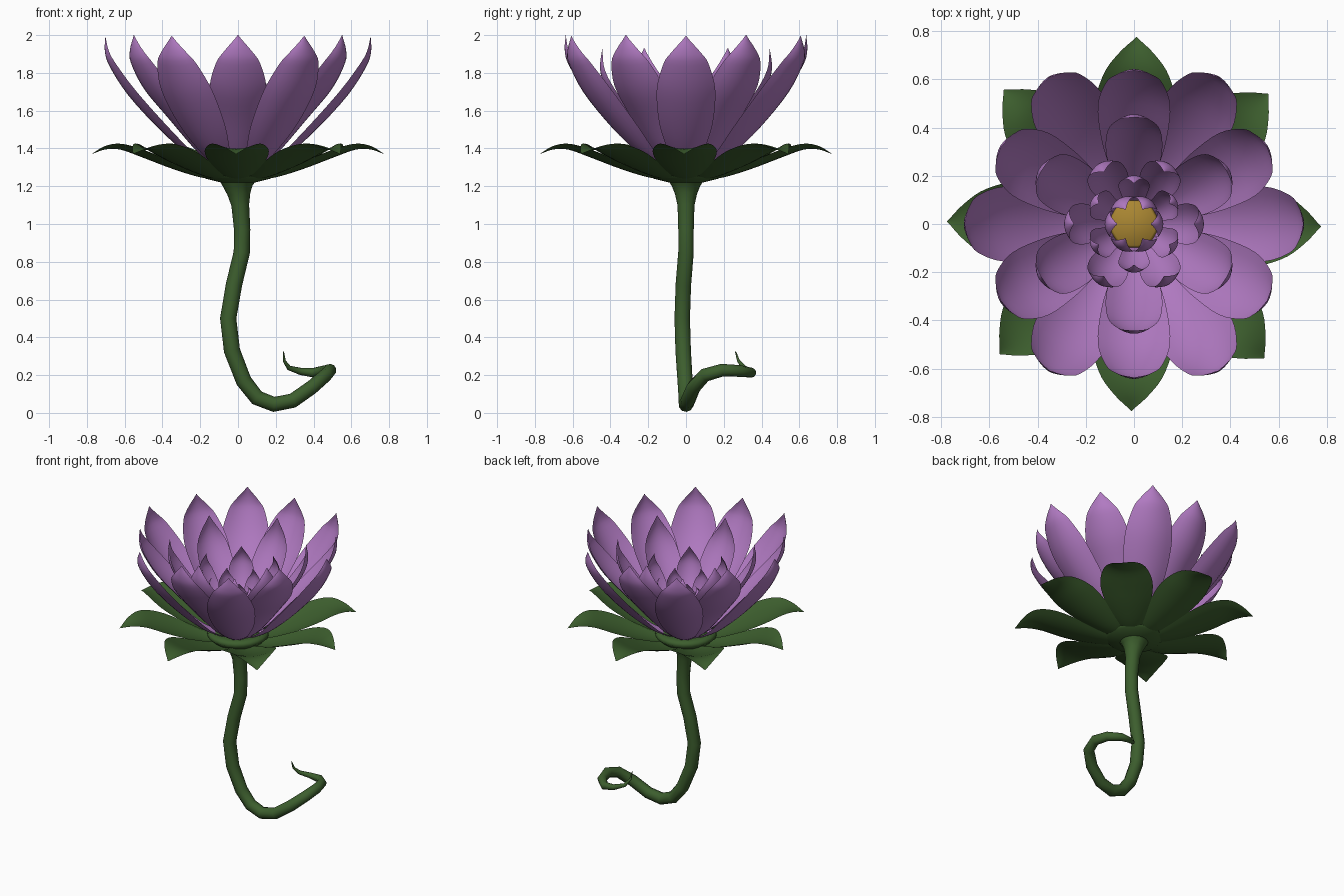
import bpy, math
from mathutils import Vector

cube = bpy.data.objects.get("Cube")
if cube:
    bpy.data.objects.remove(cube, do_unlink=True)


def material(name, rgb):
    m = bpy.data.materials.new(name)
    m.use_nodes = True
    m.diffuse_color = (*rgb, 1)
    m.node_tree.nodes["Principled BSDF"].inputs["Base Color"].default_value = (*rgb, 1)
    return m


purple = material("petal purple", (0.44, 0.195, 0.54))
green = material("leaf green", (0.046, 0.112, 0.027))
yellow = material("pollen yellow", (0.4, 0.24, 0.032))


def smooth_path(points, steps):
    """Catmull-Rom curve through the points."""
    p = [Vector(q) for q in points]
    p = [2 * p[0] - p[1]] + p + [2 * p[-1] - p[-2]]
    out = []
    for a, b, c, d in zip(p, p[1:], p[2:], p[3:]):
        for i in range(steps):
            t = i / steps
            out.append(0.5 * (2 * b + (c - a) * t + (2 * a - 5 * b + 4 * c - d) * t * t
                              + (3 * b - a - 3 * c + d) * t ** 3))
    return out + [p[-2]]


def finish(name, verts, faces, mat):
    me = bpy.data.meshes.new(name)
    me.from_pydata(verts, [], faces)
    me.materials.append(mat)
    for poly in me.polygons:
        poly.use_smooth = True
    ob = bpy.data.objects.new(name, me)
    bpy.context.collection.objects.link(ob)
    return ob


def petal_ring(name, profile, count, start, cup, mat, across=8):
    """Ring of cupped petals; profile rows are radius, height, half width."""
    rows = smooth_path(profile, 4)
    verts, faces = [], []
    for k in range(count):
        turn = math.radians(start) + math.tau * k / count
        c, s = math.cos(turn), math.sin(turn)
        base = len(verts)
        for i, row in enumerate(rows):
            d = rows[min(i + 1, len(rows) - 1)] - rows[max(i - 1, 0)]
            n = Vector((-d.y, d.x)).normalized()
            half = max(row.z, 0.002)
            for j in range(across + 1):
                u = 2 * j / across - 1
                lift = cup * half * u * u
                r, z, w = row.x + n.x * lift, row.y + n.y * lift, half * u
                verts.append((r * c - w * s, r * s + w * c, z))
        step = across + 1
        for i in range(len(rows) - 1):
            for j in range(across):
                a = base + i * step + j
                faces.append((a, a + step, a + step + 1, a + 1))
    return finish(name, verts, faces, mat)


def lathe(name, profile, sides, mat):
    verts, faces = [], []
    for r, z in profile:
        for k in range(sides):
            a = math.tau * k / sides
            verts.append((r * math.cos(a), r * math.sin(a), z))
    for i in range(len(profile) - 1):
        for k in range(sides):
            a, b = i * sides + k, i * sides + (k + 1) % sides
            faces.append((a, b, b + sides, a + sides))
    faces.append(tuple(range(len(verts) - sides, len(verts))))
    return finish(name, verts, faces, mat)


# Petals, from the outermost ring to the heart
petal_ring("outer_petals",
           [(0.12, 1.28, 0.06), (0.25, 1.355, 0.09), (0.41, 1.495, 0.14), (0.58, 1.68, 0.155),
            (0.68, 1.835, 0.118), (0.705, 1.915, 0.07), (0.702, 1.995, 0)], 6, 0, 0.3, purple)
petal_ring("second_petals",
           [(0.11, 1.28, 0.06), (0.22, 1.37, 0.09), (0.38, 1.54, 0.135), (0.53, 1.7, 0.15),
            (0.62, 1.84, 0.115), (0.642, 1.92, 0.068), (0.637, 2.0, 0)], 6, 30, 0.3, purple)
petal_ring("third_petals",
           [(0.09, 1.29, 0.05), (0.19, 1.4, 0.08), (0.32, 1.56, 0.115), (0.42, 1.71, 0.11),
            (0.455, 1.82, 0.068), (0.443, 1.93, 0)], 6, 30, 0.35, purple)
petal_ring("fourth_petals",
           [(0.07, 1.29, 0.04), (0.16, 1.41, 0.065), (0.24, 1.53, 0.085), (0.285, 1.64, 0.075),
            (0.285, 1.71, 0.045), (0.25, 1.78, 0)], 6, 0, 0.4, purple)
petal_ring("fifth_petals",
           [(0.06, 1.29, 0.035), (0.13, 1.4, 0.05), (0.18, 1.49, 0.065), (0.2, 1.57, 0.055),
            (0.198, 1.62, 0.03), (0.17, 1.67, 0)], 6, 30, 0.4, purple)
petal_ring("heart_petals",
           [(0.05, 1.29, 0.03), (0.095, 1.38, 0.045), (0.12, 1.46, 0.055), (0.118, 1.52, 0.048),
            (0.104, 1.56, 0.03), (0.07, 1.595, 0)], 6, 0, 0.4, purple)

# Flat yellow centre
lathe("pollen_centre", [(0.05, 1.29), (0.09, 1.36), (0.1, 1.41), (0.09, 1.42)], 18, yellow)

# Leafy sepals under the flower
petal_ring("sepals",
           [(0.08, 1.23, 0.05), (0.2, 1.247, 0.09), (0.35, 1.293, 0.145), (0.5, 1.35, 0.17),
            (0.62, 1.393, 0.138), (0.7, 1.395, 0.077), (0.775, 1.37, 0)],
           8, -0.8, 0.23, green)

# Disc joining the stem and the flower
lathe("flower_base", [(0.09, 1.22), (0.17, 1.24), (0.2, 1.27), (0.195, 1.295), (0.16, 1.3),
                      (0.02, 1.3)], 24, green)

# Curling stem flaring at the top: x, y, z and radius
stem_points = [
    (0, 0, 1.235, 0.1), (0, 0, 1.2, 0.078), (0.005, 0, 1.16, 0.061), (0.012, 0, 1.1, 0.047),
    (0.022, 0, 0.97, 0.043), (0.02, 0, 0.85, 0.043), (-0.021, -0.014, 0.68, 0.043),
    (-0.052, -0.02, 0.5, 0.043), (-0.032, -0.015, 0.33, 0.043), (0.03, -0.005, 0.17, 0.042),
    (0.1, 0, 0.08, 0.041), (0.19, 0, 0.045, 0.04), (0.29, 0.01, 0.065, 0.039),
    (0.39, 0.04, 0.135, 0.038), (0.465, 0.1, 0.2, 0.036), (0.487, 0.19, 0.226, 0.034),
    (0.462, 0.285, 0.222, 0.031), (0.4, 0.347, 0.213, 0.026), (0.33, 0.342, 0.22, 0.019),
    (0.27, 0.308, 0.238, 0.013), (0.245, 0.278, 0.275, 0.008), (0.24, 0.262, 0.325, 0.003)]
curve = bpy.data.curves.new("stem", "CURVE")
curve.dimensions = "3D"
curve.bevel_depth = 1
curve.bevel_resolution = 3
curve.use_fill_caps = True
spline = curve.splines.new("POLY")
spline.points.add(len(stem_points) - 1)
for point, (x, y, z, radius) in zip(spline.points, stem_points):
    point.co = (x, y, z, 1)
    point.radius = radius
curve.materials.append(green)
stem = bpy.data.objects.new("stem", curve)
bpy.context.collection.objects.link(stem)
bpy.ops.object.select_all(action="DESELECT")
stem.select_set(True)
bpy.context.view_layer.objects.active = stem
bpy.ops.object.convert(target="MESH")
bpy.ops.object.shade_smooth_by_angle(angle=math.radians(65))
